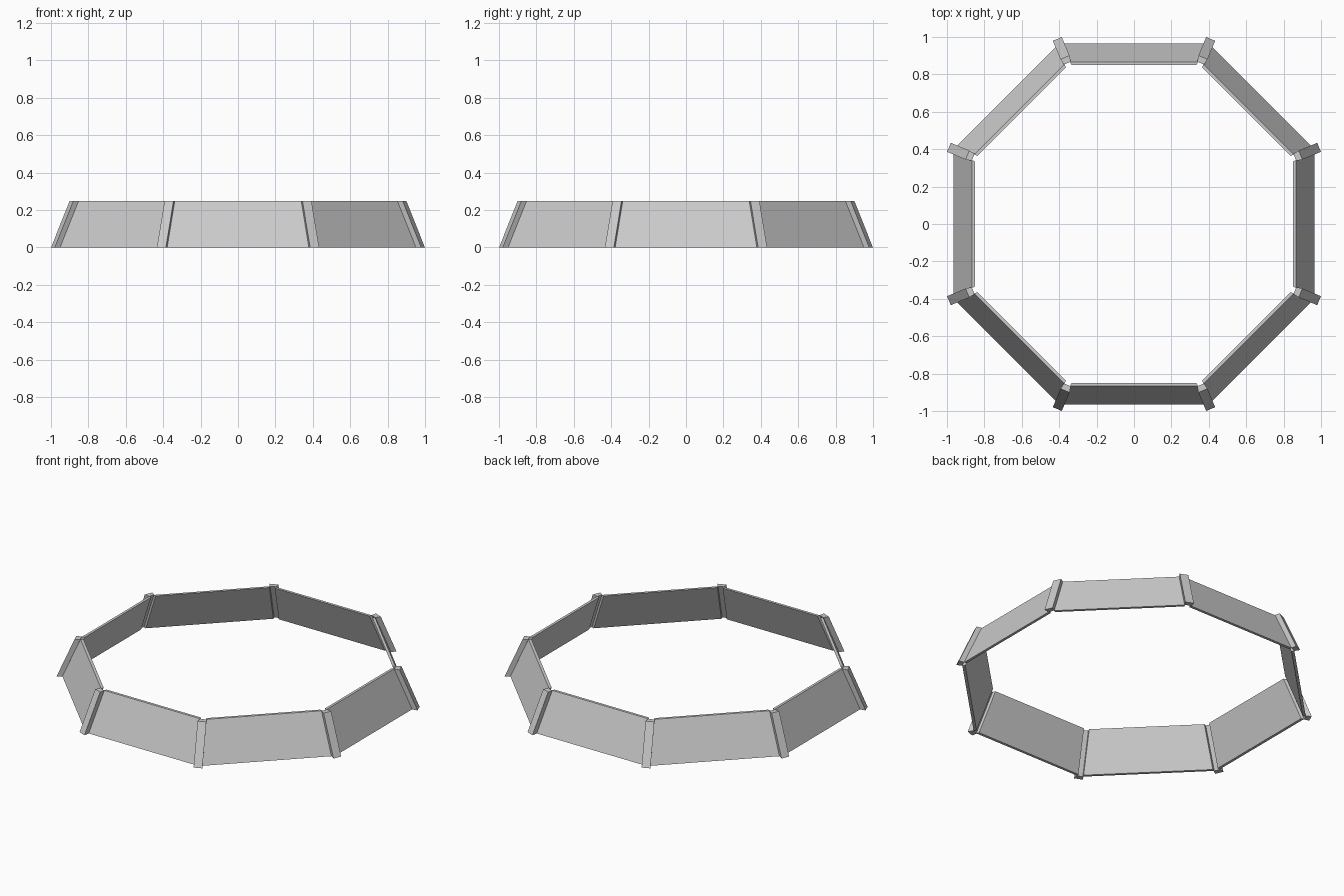
import bpy
from math import cos, sin, pi, tan, radians

if "Cube" in bpy.data.objects:
    bpy.data.objects.remove(bpy.data.objects["Cube"])

H = 0.248          # height of the ring
LEAN = 0.099       # inward lean of the panels, measured at the apothem
CORNER = cos(pi / 8)


def make_slab(name, section_bottom, section_top, angle):
    """Loft two quads (radial, tangential) and turn them around the z axis."""
    c, s = cos(angle), sin(angle)
    verts = [(r * c - t * s, r * s + t * c, z)
             for z, sec in ((0, section_bottom), (H, section_top)) for r, t in sec]
    faces = [(3, 2, 1, 0), (4, 5, 6, 7)]
    faces += [(i, (i + 1) % 4, (i + 1) % 4 + 4, i + 4) for i in range(4)]
    mesh = bpy.data.meshes.new(name)
    mesh.from_pydata(verts, [], faces)
    mesh.update()
    obj = bpy.data.objects.new(name, mesh)
    bpy.context.collection.objects.link(obj)
    return obj


def panel_section(outer, thick=0.017, gap=0.0173):
    """Mitred panel section, stopping short of the corner by the gap."""
    inner = outer - thick
    ho, hi = (a * tan(pi / 8) - gap for a in (outer, inner))
    return [(inner, -hi), (outer, -ho), (outer, ho), (inner, hi)]


def post_section(outer, depth=0.033, half_out=0.026, half_in=0.02):
    inner = outer - depth
    return [(inner, -half_in), (outer, -half_out), (outer, half_out), (inner, half_in)]


for i in range(8):
    # leaning wall panel
    make_slab("wall_panel", panel_section(0.965), panel_section(0.965 - LEAN),
              radians(45 * i))
    # corner post covering the joint from outside
    make_slab("corner_post", post_section(1.071), post_section(1.071 - LEAN / CORNER),
              radians(45 * i + 22.5))
